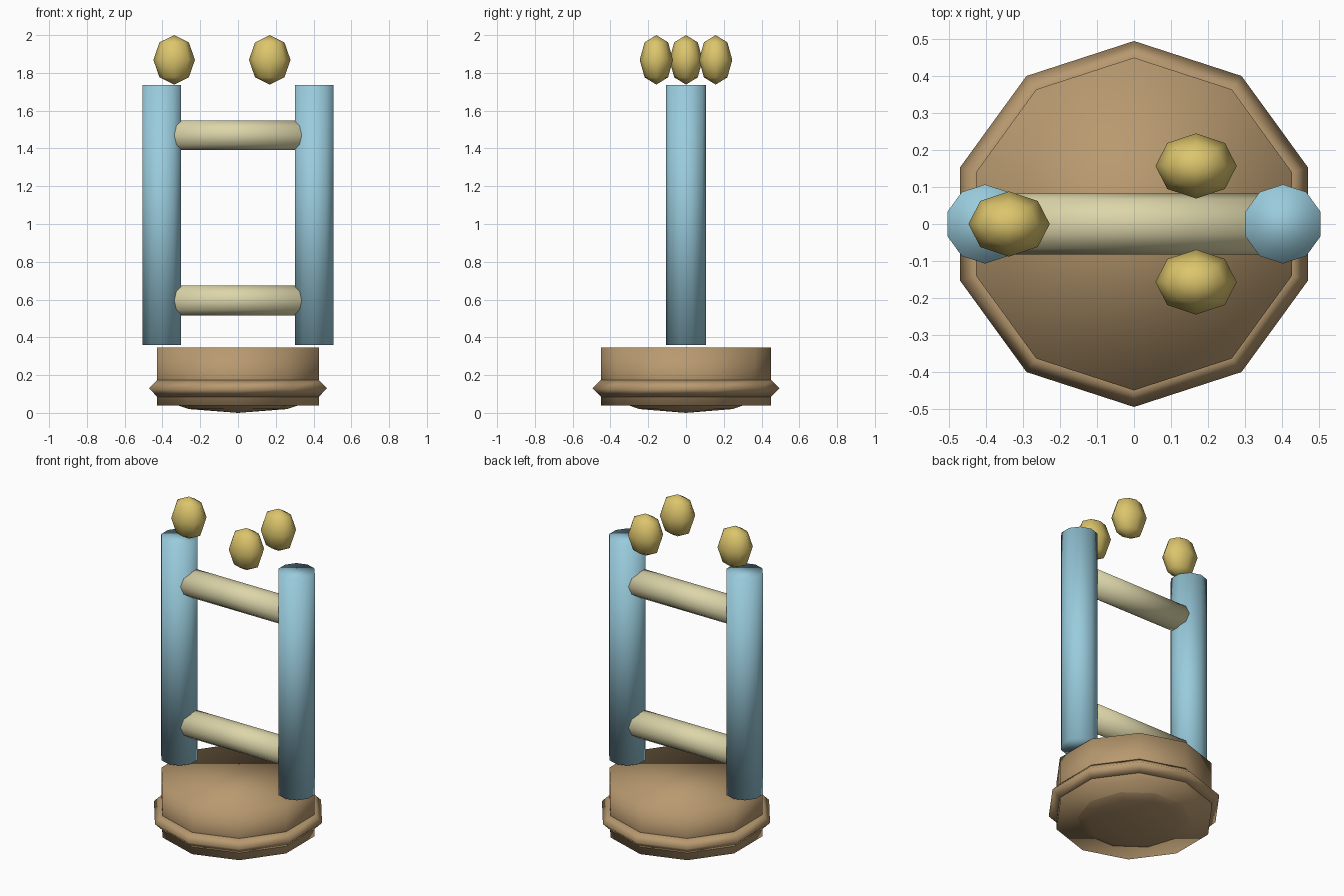
import bpy
import bmesh
import math
from mathutils import Matrix, Vector

cube = bpy.data.objects.get("Cube")
if cube:
    bpy.data.objects.remove(cube, do_unlink=True)


def material(name, rgb):
    mat = bpy.data.materials.new(name)
    mat.use_nodes = True
    colour = (*rgb, 1)
    mat.diffuse_color = colour
    mat.node_tree.nodes["Principled BSDF"].inputs["Base Color"].default_value = colour
    return mat


BROWN = material("warm brown", (0.48, 0.32, 0.16))
BLUE = material("pale blue", (0.32, 0.60, 0.72))
CREAM = material("cream", (0.72, 0.67, 0.40))
GOLD = material("gold", (0.72, 0.56, 0.15))
SIDES = 10


def finish(name, bm, mat, centre):
    bmesh.ops.recalc_face_normals(bm, faces=bm.faces)
    mesh = bpy.data.meshes.new(name)
    bm.to_mesh(mesh)
    bm.free()
    mesh.materials.append(mat)
    mesh.shade_smooth()
    obj = bpy.data.objects.new(name, mesh)
    obj.location = centre
    bpy.context.scene.collection.objects.link(obj)
    return obj


def cylinder(name, radius, length, centre, mat, along_x=False):
    # Corners lie on the y axis
    bm = bmesh.new()
    bmesh.ops.create_cone(bm, cap_ends=True, segments=SIDES, radius1=radius,
                          radius2=radius, depth=length,
                          matrix=Matrix.Rotation(math.pi / 2, 4, "Z"))
    # Put the corner exactly on +y whatever the primitive's start angle
    first = max(bm.verts, key=lambda v: v.co.y)
    turn = math.pi / 2 - math.atan2(first.co.y, first.co.x)
    bmesh.ops.rotate(bm, verts=bm.verts, matrix=Matrix.Rotation(turn, 3, "Z"))
    if along_x:
        bmesh.ops.rotate(bm, verts=bm.verts, matrix=Matrix.Rotation(math.pi / 2, 3, "Y"))
    return finish(name, bm, mat, centre)


def ellipsoid(name, size, centre, mat, segments, rings, turn=0):
    bm = bmesh.new()
    bmesh.ops.create_uvsphere(bm, u_segments=segments, v_segments=rings, radius=1,
                              matrix=Matrix.Rotation(turn, 4, "Z"))
    bmesh.ops.scale(bm, verts=bm.verts, vec=Vector(size))
    return finish(name, bm, mat, centre)


def ring(name, major, minor, centre, mat):
    # Diamond section swept round the base
    bm = bmesh.new()
    loops = []
    for i in range(SIDES):
        a = math.pi / 2 + math.tau * i / SIDES
        loop = []
        for j in range(4):
            b = math.tau * j / 4
            r = major + minor * math.cos(b)
            loop.append(bm.verts.new((r * math.cos(a), r * math.sin(a), minor * math.sin(b))))
        loops.append(loop)
    for i in range(SIDES):
        p, q = loops[i], loops[(i + 1) % SIDES]
        for j in range(4):
            k = (j + 1) % 4
            bm.faces.new((p[j], q[j], q[k], p[k]))
    return finish(name, bm, mat, centre)


# Base drum, its rim band and the shallow bulge underneath
cylinder("base_drum", 0.45, 0.305, (0, 0, 0.1925), BROWN)
ring("base_rim", 0.45, 0.045, (0, 0, 0.13), BROWN)
ellipsoid("base_bulge", (0.44, 0.44, 0.105), (0, 0, 0.105), BROWN, SIDES, 5, math.pi / 2)

# Upright posts
for side, x in (("left", 0.403), ("right", -0.403)):
    cylinder(side + "_post", 0.107, 1.375, (x, 0, 1.0475), BLUE)

# Cross rungs
for level, z in (("lower", 0.595), ("upper", 1.47)):
    cylinder(level + "_rung", 0.083, 0.8, (0, 0, z), CREAM, along_x=True)

# Floating beads, evenly spaced on a circle
for i, x, y in ((1, -0.338, 0), (2, 0.168, 0.157), (3, 0.168, -0.157)):
    ellipsoid(f"bead_{i}", (0.11, 0.088, 0.131), (x, y, 1.869), GOLD, 8, 4)
